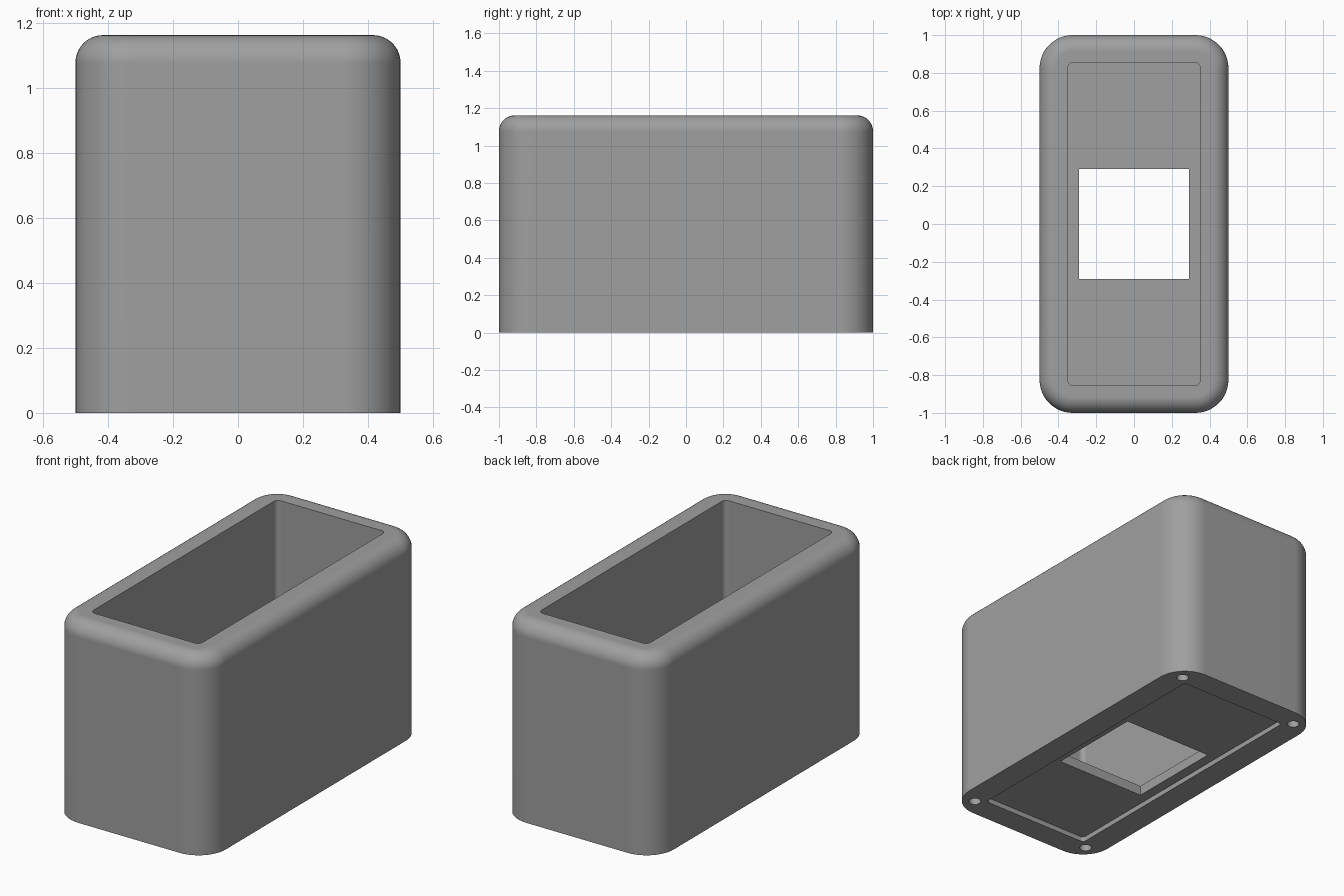
import bpy, bmesh, math

if "Cube" in bpy.data.objects:
    bpy.data.objects.remove(bpy.data.objects["Cube"])

grey = bpy.data.materials.new("mid grey")
grey.diffuse_color = (0.35, 0.35, 0.35, 1)
grey.use_nodes = True
grey.node_tree.nodes["Principled BSDF"].inputs["Base Color"].default_value = grey.diffuse_color

H = 1.162          # total height
FILLET = 0.085     # rounded top edge
RECESS = 0.029     # depth of underside recess
FLOOR_TOP = 0.087  # upper side of floor


def rounded_rect(hx, hy, r, steps):
    """Counter-clockwise outline of a rounded rectangle."""
    pts = []
    for q, (sx, sy) in enumerate([(1, 1), (-1, 1), (-1, -1), (1, -1)]):
        for i in range(steps + 1):
            a = math.pi / 2 * (q + i / steps)
            pts.append((sx * (hx - r) + r * math.cos(a), sy * (hy - r) + r * math.sin(a)))
    return pts


def loft(name, rings):
    """Closed solid through rings given as (outline, z)."""
    bm = bmesh.new()
    rows = [[bm.verts.new((x, y, z)) for x, y in outline] for outline, z in rings]
    n = len(rows[0])
    for lo, hi in zip(rows, rows[1:]):
        for i in range(n):
            j = (i + 1) % n
            bm.faces.new((lo[i], lo[j], hi[j], hi[i]))
    bm.faces.new(rows[0][::-1])
    bm.faces.new(rows[-1])
    me = bpy.data.meshes.new(name)
    bm.to_mesh(me)
    bm.free()
    me.materials.append(grey)
    ob = bpy.data.objects.new(name, me)
    bpy.context.collection.objects.link(ob)
    return ob


def prism(name, outline, z0, z1):
    return loft(name, [(outline, z0), (outline, z1)])


# Outer shell with rounded corners and filleted top rim
rings = [(rounded_rect(0.5, 1.0, 0.175, 12), 0)]
for i in range(11):
    a = math.pi / 2 * i / 10
    inset = FILLET * (1 - math.cos(a))
    rings.append((rounded_rect(0.5 - inset, 1.0 - inset, 0.175 - inset, 12),
                  H - FILLET + FILLET * math.sin(a)))
body = loft("housing", rings)

# Cavity, underside recess, square floor opening
cutters = [
    prism("cavity_cutter", rounded_rect(0.35, 0.855, 0.029, 6), FLOOR_TOP, H + 0.2),
    prism("recess_cutter", rounded_rect(0.35, 0.855, 0.02, 4), -0.2, RECESS),
    prism("opening_cutter", [(0.29, -0.29), (0.29, 0.29), (-0.29, 0.29), (-0.29, -0.29)], -0.1, 0.5),
]
# Blind screw holes in the four corners
for sx in (-1, 1):
    for sy in (-1, 1):
        circle = [(sx * 0.4 + 0.033 * math.cos(k * math.pi / 12),
                   sy * 0.895 + 0.033 * math.sin(k * math.pi / 12)) for k in range(24)]
        cutters.append(prism("screw_hole_cutter", circle, -0.1, 0.29))

bpy.context.view_layer.objects.active = body
for c in cutters:
    c.hide_render = True
    mod = body.modifiers.new("cut", 'BOOLEAN')
    mod.operation = 'DIFFERENCE'
    mod.solver = 'EXACT'
    mod.object = c
    bpy.ops.object.modifier_apply(modifier=mod.name)
    bpy.data.objects.remove(c)

# Smooth rounded areas, crisp edges, flat panels
bpy.ops.object.select_all(action='DESELECT')
body.select_set(True)
bpy.ops.object.shade_smooth_by_angle(angle=math.radians(30))
wn = body.modifiers.new("even_shading", 'WEIGHTED_NORMAL')
wn.keep_sharp = True
